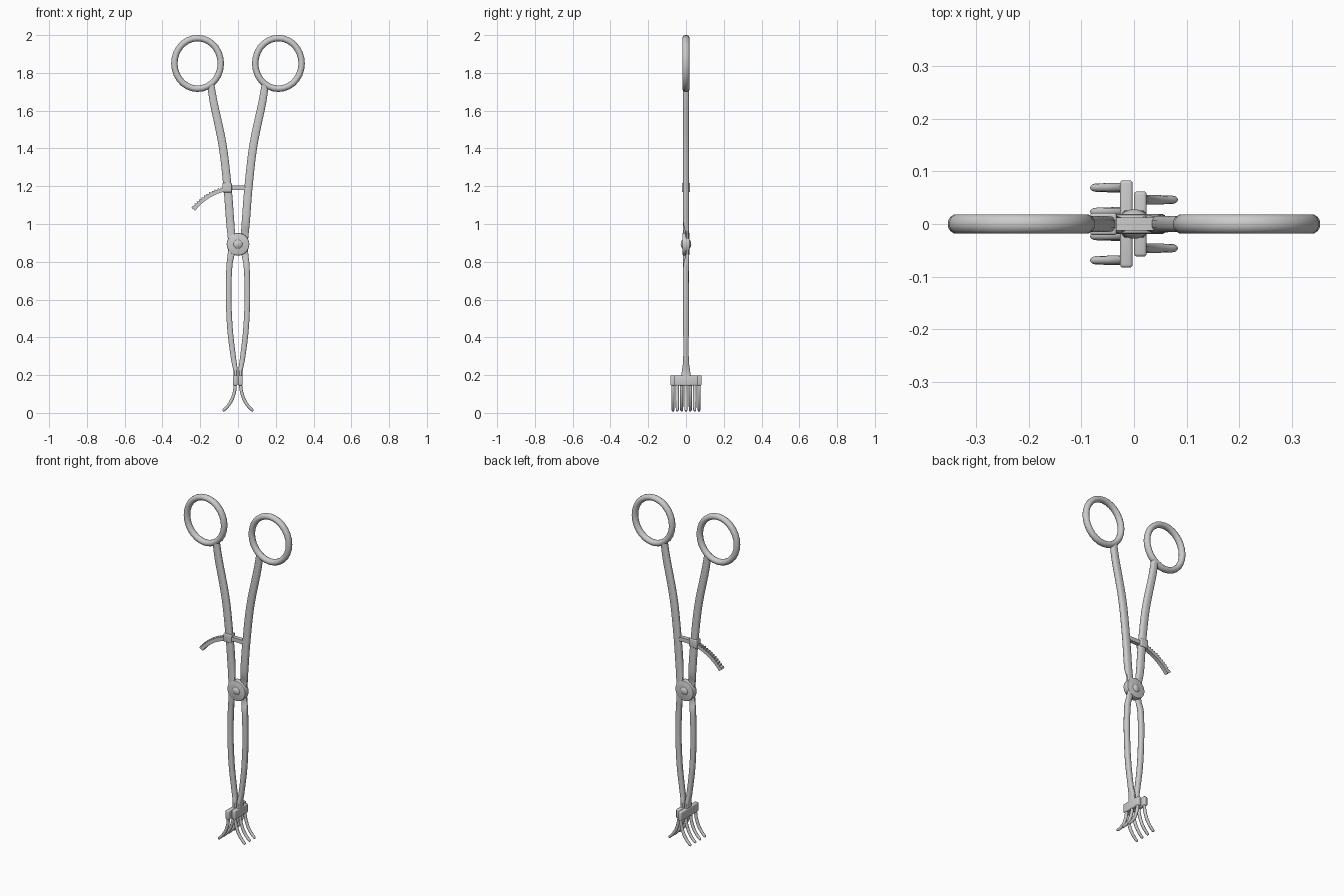
import bpy, bmesh, math
from mathutils import Vector

if "Cube" in bpy.data.objects:
    bpy.data.objects.remove(bpy.data.objects["Cube"])


def finish(name, bm, angle=40):
    bmesh.ops.recalc_face_normals(bm, faces=bm.faces)
    me = bpy.data.meshes.new(name)
    bm.to_mesh(me)
    bm.free()
    ob = bpy.data.objects.new(name, me)
    bpy.context.collection.objects.link(ob)
    bpy.ops.object.select_all(action='DESELECT')
    bpy.context.view_layer.objects.active = ob
    ob.select_set(True)
    bpy.ops.object.shade_smooth_by_angle(angle=math.radians(angle))
    return ob


def smooth_path(pts, steps=5):
    # Catmull-Rom through (x, y, z, half width, half depth)
    p = [pts[0]] + list(pts) + [pts[-1]]
    out = []
    for i in range(1, len(p) - 2):
        for s in range(steps):
            t = s / steps
            out.append([0.5 * (2 * b + (c - a) * t + (2 * a - 5 * b + 4 * c - d) * t * t
                               + (3 * b - a - 3 * c + d) * t ** 3)
                        for a, b, c, d in zip(*p[i - 1:i + 3])])
    return out + [list(pts[-1])]


def sweep(name, path, n=12, power=1.0, closed=False):
    # sweep a rounded section along a path lying in an xz plane
    bm = bmesh.new()
    rings, m = [], len(path)
    for i, (x, y, z, w, d) in enumerate(path):
        a = path[(i - 1) % m] if closed else path[max(i - 1, 0)]
        b = path[(i + 1) % m] if closed else path[min(i + 1, m - 1)]
        t = Vector((b[0] - a[0], 0, b[2] - a[2])).normalized()
        nrm = Vector((t.z, 0, -t.x))
        ring = []
        for k in range(n):
            q = 2 * math.pi * (k + 0.5) / n
            c, s = math.cos(q), math.sin(q)
            u = math.copysign(abs(c) ** power, c) * w
            v = math.copysign(abs(s) ** power, s) * d
            ring.append(bm.verts.new(Vector((x, y + v, z)) + nrm * u))
        rings.append(ring)
    for i in range(m if closed else m - 1):
        r, s = rings[i], rings[(i + 1) % m]
        for k in range(n):
            bm.faces.new((r[k], r[(k + 1) % n], s[(k + 1) % n], s[k]))
    if not closed:
        bm.faces.new(rings[0])
        bm.faces.new(rings[-1])
    return finish(name, bm)


def extrude_y(name, outline, half):
    bm = bmesh.new()
    f = bm.faces.new([bm.verts.new((x, -half, z)) for x, z in outline])
    g = bmesh.ops.extrude_face_region(bm, geom=[f])
    bmesh.ops.translate(bm, vec=(0, 2 * half, 0),
                        verts=[v for v in g['geom'] if isinstance(v, bmesh.types.BMVert)])
    return finish(name, bm, 30)


def box(name, centre, size, bevel=0.006):
    bm = bmesh.new()
    bmesh.ops.create_cube(bm, size=1)
    for v in bm.verts:
        v.co = Vector(centre) + Vector(a * b for a, b in zip(v.co, size))
    bmesh.ops.bevel(bm, geom=bm.edges[:], offset=bevel, segments=3, profile=0.5, affect='EDGES')
    return finish(name, bm)


for side, label in ((-1, "left"), (1, "right")):
    # finger ring
    ring = []
    for i in range(28):
        a = 2 * math.pi * i / 28
        ring.append((side * 0.214 + 0.123 * math.cos(a), 0, 1.85 + 0.134 * math.sin(a), 0.0175, 0.019))
    sweep(label + "_finger_ring", ring, closed=True)

    # handle, lapped half-thickness at the pivot, and lower arm
    o = side * 0.007
    arm = [(0.143, 0, 1.735, 0.019, 0.016), (0.128, 0, 1.64, 0.021, 0.016),
           (0.082, 0, 1.42, 0.022, 0.016), (0.056, 0, 1.2, 0.022, 0.016),
           (0.042, 0, 1.02, 0.022, 0.016), (0.036, o, 0.95, 0.021, 0.010),
           (0.030, o, 0.89, 0.022, 0.010), (0.038, o, 0.83, 0.018, 0.010),
           (0.046, 0, 0.77, 0.016, 0.015), (0.050, 0, 0.62, 0.015, 0.015),
           (0.042, 0, 0.44, 0.015, 0.015), (0.024, 0, 0.29, 0.014, 0.015),
           (0.014, 0, 0.23, 0.012, 0.021), (0.013, 0, 0.19, 0.011, 0.028)]
    sweep(label + "_arm", smooth_path([(side * p[0],) + p[1:] for p in arm]), power=0.65)

    # rake head: four prongs on the left, three on the right
    half, ys = (0.083, (-0.069, -0.023, 0.023, 0.069)) if side < 0 else (0.062, (-0.046, 0, 0.046))
    bx = side * (0.0145 if side < 0 else 0.012)
    box(label + "_rake_bar", (bx, 0, 0.172), (0.024, half * 2, 0.054))
    for i, y in enumerate(ys):
        prong = [(bx, y, 0.165, 0.009, 0.009), (side * 0.018, y, 0.115, 0.009, 0.009),
                 (side * 0.034, y, 0.067, 0.009, 0.009), (side * 0.056, y, 0.034, 0.0085, 0.0085),
                 (side * 0.075, y, 0.015, 0.0075, 0.0075), (side * 0.081, y, 0.010, 0.004, 0.004)]
        sweep(f"{label}_prong_{i + 1}", smooth_path(prong, 4), n=10)

# pivot hub with a domed rivet
bm = bmesh.new()
bmesh.ops.create_cone(bm, cap_ends=True, segments=32, radius1=0.06, radius2=0.06, depth=0.038)
bmesh.ops.bevel(bm, geom=[e for e in bm.edges if abs(e.verts[0].co.z - e.verts[1].co.z) < 1e-5],
                offset=0.006, segments=2, profile=0.5, affect='EDGES')
for v in bm.verts:
    v.co = Vector((v.co.x, v.co.z, v.co.y + 0.893))
finish("pivot_hub", bm)
bm = bmesh.new()
bmesh.ops.create_uvsphere(bm, u_segments=24, v_segments=12, radius=1)
for v in bm.verts:
    v.co = Vector((v.co.x * 0.032, v.co.z * 0.028, v.co.y * 0.032 + 0.893))
finish("pivot_rivet", bm)

# toothed ratchet bar, an arc about the pivot
def arc(r, deg):
    return (r * math.cos(math.radians(deg)), 0.893 + r * math.sin(math.radians(deg)))

outline = [arc(0.312, 80 + 2.5 * i) for i in range(9)]
for i in range(13):
    outline += [arc(0.306, 102 + 3 * i), arc(0.315, 104 + 3 * i)]
outline.append(arc(0.312, 142))
outline += [arc(0.288, 142 - 3.1 * i) for i in range(21)]
extrude_y("ratchet_bar", outline, 0.012)

# guide block on the left handle
box("ratchet_guide", (-0.058, 0, 1.193), (0.05, 0.042, 0.05), 0.005)
